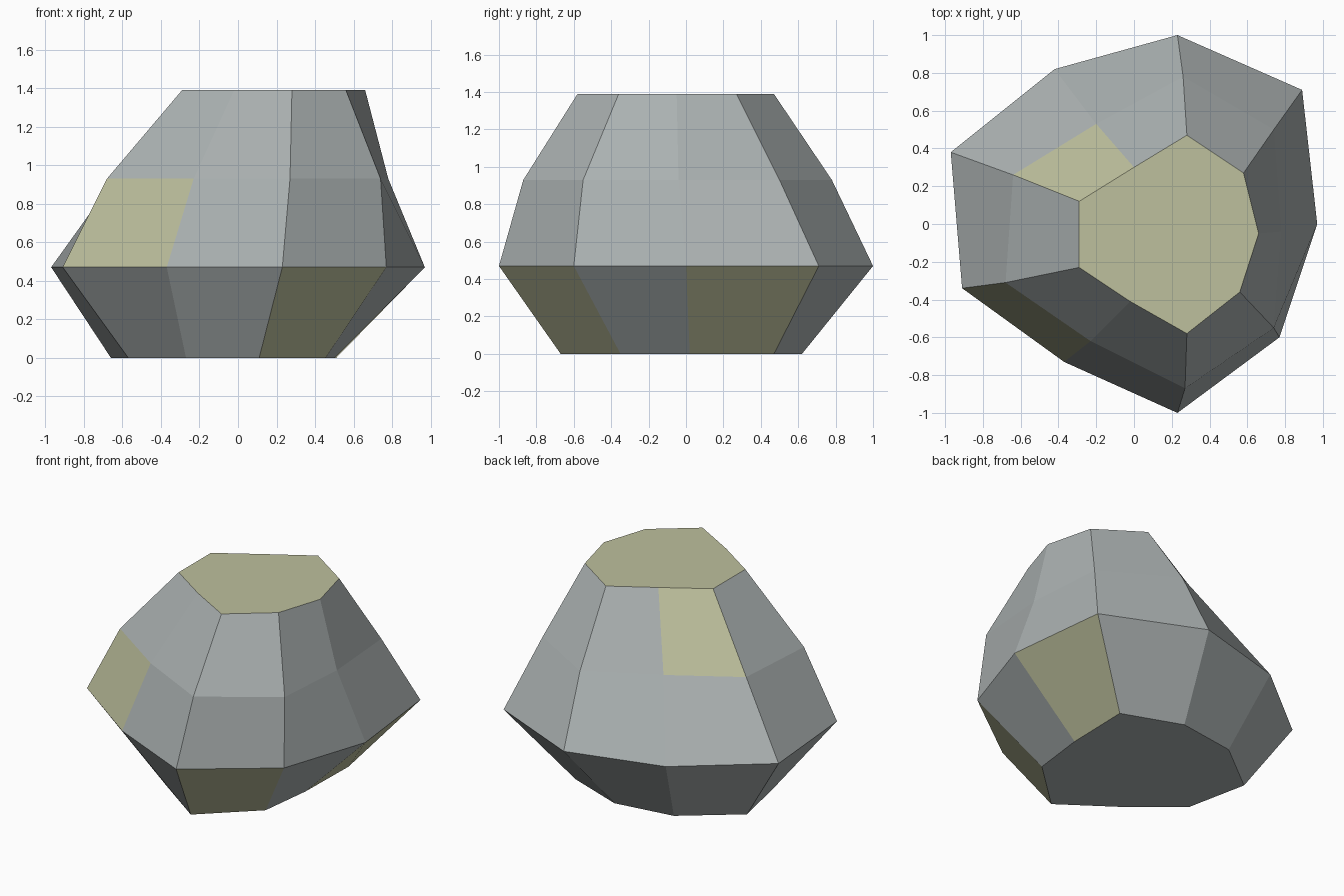
import bpy, bmesh

if "Cube" in bpy.data.objects:
    bpy.data.objects.remove(bpy.data.objects["Cube"])

# Two flat colours: stone and moss
def material(name, rgb):
    m = bpy.data.materials.new(name)
    m.diffuse_color = (*rgb, 1.0)
    m.use_nodes = True
    m.node_tree.nodes["Principled BSDF"].inputs["Base Color"].default_value = m.diffuse_color
    return m

stone = material("grey stone", (0.41, 0.445, 0.445))
moss = material("pale moss", (0.515, 0.53, 0.34))

# Four nine-sided cross-sections of the boulder, from the ground up
rings = [
    (0.00, [(-.66, .28), (-.30, .56), (.11, .62), (.51, .47), (.50, .02),
            (.455, -.35), (.11, -.67), (-.27, -.40), (-.57, -.15)]),
    (0.47, [(-.97, .38), (-.42, .82), (.23, 1.0), (.89, .71), (.97, 0),
            (.77, -.60), (.23, -1.0), (-.37, -.73), (-.91, -.34)]),
    (0.93, [(-.64, .26), (-.20, .53), (.26, .78), (.74, .50), (.78, -.04),
            (.74, -.55), (.27, -.87), (-.23, -.62), (-.68, -.31)]),
    (1.39, [(-.29, .12), (0, .30), (.28, .47), (.58, .27), (.66, -.05),
            (.56, -.36), (.28, -.58), (-.02, -.41), (-.29, -.23)]),
]
# Mossy facets as (band, side)
mossy = {(0, 3), (0, 5), (1, 7), (2, 0)}

bm = bmesh.new()
loops = [[bm.verts.new((x, y, z)) for x, y in pts] for z, pts in rings]
n = len(loops[0])

# Side facets, band by band
for band in range(len(loops) - 1):
    low, high = loops[band], loops[band + 1]
    for i in range(n):
        j = (i + 1) % n
        face = bm.faces.new((low[i], low[j], high[j], high[i]))
        face.material_index = int((band, i) in mossy)

# Flat underside and mossy top
bm.faces.new(loops[0])
bm.faces.new(loops[-1]).material_index = 1
bmesh.ops.recalc_face_normals(bm, faces=bm.faces)

mesh = bpy.data.meshes.new("boulder")
bm.to_mesh(mesh)
bm.free()
mesh.materials.append(stone)
mesh.materials.append(moss)
boulder = bpy.data.objects.new("boulder", mesh)
bpy.context.collection.objects.link(boulder)
